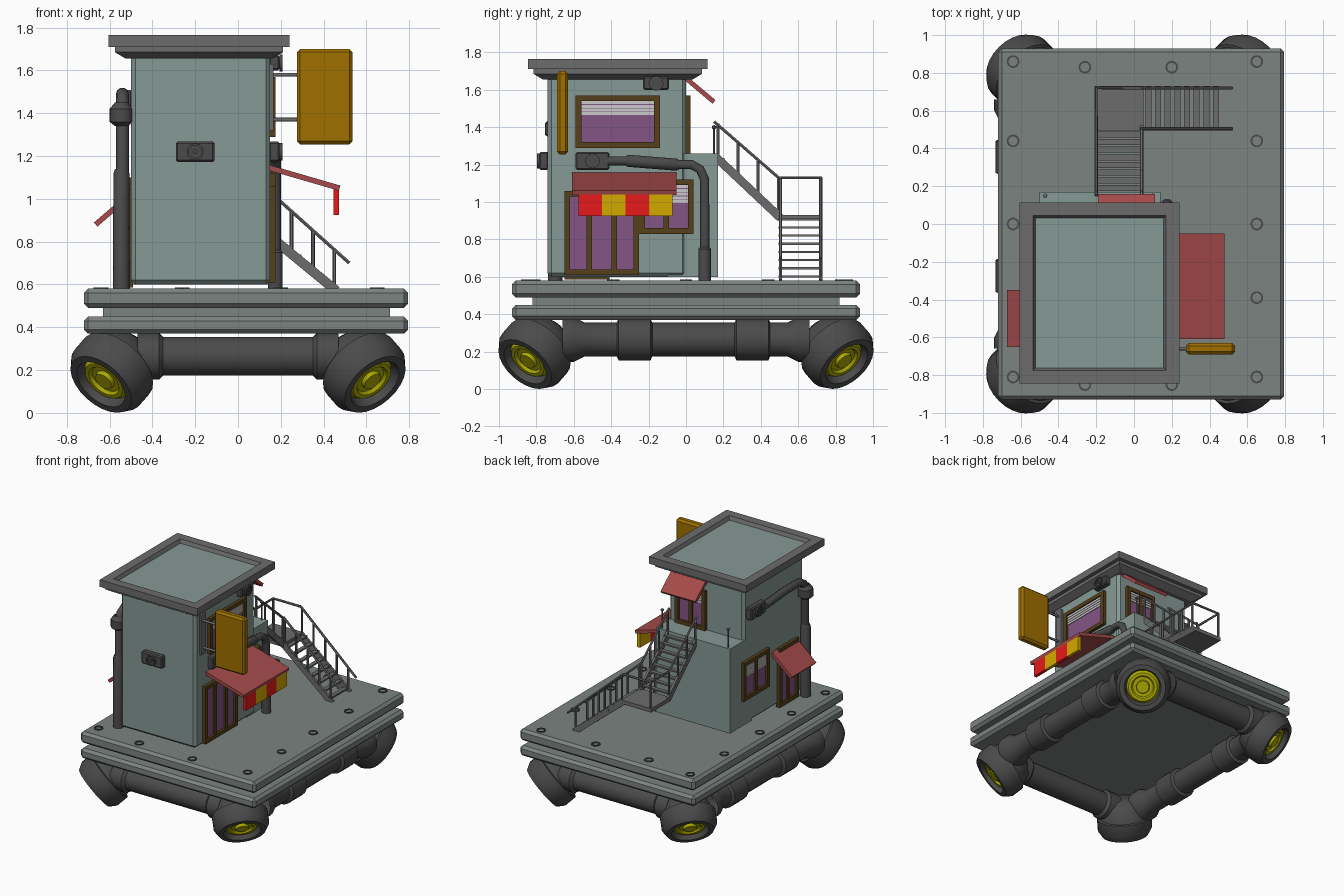
import bpy, bmesh, math
from mathutils import Matrix, Vector

if "Cube" in bpy.data.objects:
    bpy.data.objects.remove(bpy.data.objects["Cube"])

I4 = Matrix.Identity(4)


def mat(name, r, g, b):
    m = bpy.data.materials.new(name)
    m.diffuse_color = (r, g, b, 1)
    m.use_nodes = True
    m.node_tree.nodes["Principled BSDF"].inputs["Base Color"].default_value = m.diffuse_color
    return m


TEAL = mat("teal_wall", .24, .32, .30)
DECK = mat("deck_grey", .20, .23, .22)
DARK = mat("dark_metal", .07, .07, .07)
STEEL = mat("steel", .15, .15, .15)
BROWN = mat("brown_frame", .09, .05, .01)
PURPLE = mat("purple_glass", .23, .09, .23)
MAROON = mat("awning_red", .38, .07, .07)
RED = mat("bright_red", .8, .01, .01)
YELLOW = mat("stripe_yellow", .65, .40, .0)
GOLD = mat("sign_gold", .35, .16, .0)
GLOW = mat("thruster_yellow", .42, .40, .0)
WHITE = mat("blind_white", .6, .6, .6)


def finish(name, bm, m, smooth=False):
    bmesh.ops.recalc_face_normals(bm, faces=bm.faces[:])
    me = bpy.data.meshes.new(name)
    bm.to_mesh(me)
    bm.free()
    ob = bpy.data.objects.new(name, me)
    bpy.context.collection.objects.link(ob)
    if m:
        me.materials.append(m)
    if smooth:
        bpy.ops.object.select_all(action='DESELECT')
        ob.select_set(True)
        bpy.context.view_layer.objects.active = ob
        bpy.ops.object.shade_smooth_by_angle(angle=math.radians(35))
    return ob


def boxes(name, specs, m, bevel=0, M=I4):
    """One object from several (x0,x1,y0,y1,z0,z1) boxes."""
    bm = bmesh.new()
    for a, b, c, d, e, f in specs:
        T = Matrix.Translation(((a+b)/2, (c+d)/2, (e+f)/2)) @ Matrix.Diagonal((b-a, d-c, f-e, 1))
        bmesh.ops.create_cube(bm, size=1, matrix=M @ T)
    if bevel:
        bmesh.ops.bevel(bm, geom=bm.edges[:], offset=bevel, segments=1, affect='EDGES')
    return finish(name, bm, m)


def beams(name, specs, m):
    """Sloped rectangular bars from p to q, width w, thickness h."""
    bm = bmesh.new()
    for p, q, w, h in specs:
        p, q = Vector(p), Vector(q)
        R = (q-p).to_track_quat('Y', 'Z').to_matrix().to_4x4()
        bmesh.ops.create_cube(bm, size=1, matrix=Matrix.Translation((p+q)/2) @ R @ Matrix.Diagonal((w, (q-p).length, h, 1)))
    return finish(name, bm, m)


def lathe(name, prof, p, d, m, n=20):
    """Spin (radius, height) points round axis d at p."""
    M = Matrix.Translation(p) @ Vector(d).to_track_quat('Z', 'Y').to_matrix().to_4x4()
    bm = bmesh.new()
    vs = [bm.verts.new(M @ Vector((r, 0, h))) for r, h in prof]
    es = [bm.edges.new(e) for e in zip(vs, vs[1:])]
    axis = M.to_3x3() @ Vector((0, 0, 1))
    bmesh.ops.spin(bm, geom=vs+es, cent=p, axis=axis, angle=2*math.pi, steps=n)
    bmesh.ops.remove_doubles(bm, verts=bm.verts[:], dist=1e-4)
    return finish(name, bm, m, True)


def tubes(name, paths, r, m, res=2):
    cu = bpy.data.curves.new(name, 'CURVE')
    cu.dimensions, cu.bevel_depth, cu.bevel_resolution, cu.use_fill_caps = '3D', r, res, True
    for pts in paths:
        s = cu.splines.new('POLY')
        s.points.add(len(pts)-1)
        for sp, q in zip(s.points, pts):
            sp.co = (*q, 1)
    cu.materials.append(m)
    ob = bpy.data.objects.new(name, cu)
    bpy.context.collection.objects.link(ob)
    bpy.ops.object.select_all(action='DESELECT')
    ob.select_set(True)
    bpy.context.view_layer.objects.active = ob
    bpy.ops.object.convert(target='MESH')
    bpy.ops.object.shade_smooth_by_angle(angle=math.radians(50))


def place(x, y, z, deg):
    return Matrix.Translation((x, y, z)) @ Matrix.Rotation(math.radians(deg), 4, 'Z')


def opening(name, M, w, h, panes=1, slats=0, t=.03):
    """Framed window or door; local -y faces out, origin bottom centre."""
    fr = [(-w/2, -w/2+t, -.025, .01, 0, h), (w/2-t, w/2, -.025, .01, 0, h),
          (-w/2, w/2, -.025, .01, h-t, h), (-w/2, w/2, -.025, .01, 0, t)]
    for i in range(1, panes):
        x = -w/2 + w*i/panes
        fr.append((x-t/2, x+t/2, -.02, .01, 0, h))
    boxes(name+"_frame", fr, BROWN, 0, M)
    boxes(name+"_pane", [(-w/2+t/2, w/2-t/2, -.008, .008, t/2, h-t/2)], PURPLE, 0, M)
    if slats:
        boxes(name+"_blind", [(-w/2+t, w/2-t, -.014, -.007, h-t-.02*i-.016, h-t-.02*i) for i in range(slats)], WHITE, 0, M)


def vent_unit(name, M, w=.18, h=.095):
    boxes(name, [(-w/2, w/2, -.045, .005, -h/2, h/2)], DARK, .008, M)
    out = M.to_3x3() @ Vector((0, -1, 0))
    lathe(name+"_fan", [(.04, 0), (.04, .012), (.03, .012), (.03, .004), (.012, .004), (.012, .012), (0, .012)],
          M @ Vector((0, -.045, 0)), out, DARK, 12)


# Platform: two slabs with a recessed neck
boxes("upper_deck", [(-.72, .795, -.93, .93, .49, .58)], DECK, .02)
boxes("lower_deck", [(-.72, .795, -.93, .93, .37, .45)], DECK, .02)
boxes("deck_neck", [(-.63, .71, -.82, .82, .44, .50)], DECK)
spots = [(x, y) for x in (-.64, .65) for y in (-.81, -.39, 0, .44, .86)]
spots += [(x, y) for x in (-.26, .2) for y in (-.85, .83)]
for x, y in spots:
    lathe("deck_bolt", [(.034, 0), (.034, .008), (.024, .008), (.024, .002), (0, .002)], (x, y, .578), (0, 0, 1), DARK, 14)

# Thruster pods tilted outward at each corner
for sx in (-1, 1):
    for sy in (-1, 1):
        c, d = (sx*.58, sy*.8, .202), (sx*.55, sy*.55, -.63)
        lathe("thruster_pod", [(0, -.17), (.09, -.165), (.15, -.12), (.18, -.05), (.185, -.035), (.2, -.03), (.2, .06),
                               (.17, .11), (.135, .11), (.12, .06), (0, .06)], c, d, DARK, 24)
        lathe("thruster_core", [(.122, .062), (.105, .085), (.085, .085), (.075, .07), (.05, .07), (.045, .09), (0, .09)],
              c, d, GLOW, 20)

# Base pipes joining the pods
for s in (-1, 1):
    lathe("side_pipe", [(.12, -.66), (.12, -.6), (.09, -.54), (.09, -.37), (.112, -.36), (.112, -.19), (.09, -.18), (.09, .26),
                        (.112, .27), (.112, .44), (.09, .45), (.09, .54), (.12, .6), (.12, .66)], (s*.62, 0, .265), (0, 1, 0), DARK)
    lathe("cross_pipe", [(.11, -.47), (.11, -.37), (.09, -.35), (.09, .35), (.11, .37), (.11, .47)], (0, s*.81, .265), (1, 0, 0), DARK)

# Building: tall front block, lower rear block with terrace
boxes("tower_block", [(-.5, .15, -.74, 0, .6, 1.69)], TEAL, .02)
boxes("terrace_block", [(-.5, .14, -.1, .17, .6, 1.26)], TEAL)

# Roof: flared cornice and rim around a sunken top
bm = bmesh.new()
rings = []
for o, z in ((-.08, 1.655), (-.03, 1.685), (-.03, 1.71), (0, 1.71), (0, 1.765), (-.07, 1.765), (-.085, 1.735)):
    rings.append([bm.verts.new((x, y, z)) for x, y in
                  ((-.605-o, -.845-o), (.24+o, -.845-o), (.24+o, .115+o), (-.605-o, .115+o))])
for a, b in zip(rings, rings[1:]):
    for i in range(4):
        bm.faces.new((a[i], a[(i+1) % 4], b[(i+1) % 4], b[i]))
bm.faces.new(rings[0])
finish("roof_cornice", bm, STEEL)
boxes("roof_top", [(-.54, .17, -.78, .05, 1.70, 1.738)], TEAL)

# Doors and windows
opening("shop_door", place(.15, -.45, .61, 90), .40, .45, 3)
opening("shop_window", place(.15, -.105, .83, 90), .29, .29, 2, 5)
opening("upper_window", place(.15, -.365, 1.29, 90), .45, .28, 1, 4)
opening("left_door", place(-.5, -.53, .585, -90), .24, .46, 2)
opening("left_window", place(-.5, -.13, .8, -90), .32, .3, 2, 5)
opening("terrace_door", place(-.05, 0, 1.26, 180), .26, .31, 2, 4)

# Awnings with a striped valance over the shop
beams("shop_awning", [((.13, -.33, 1.15), (.475, -.33, 1.05), .56, .025)], MAROON)
for i, m in enumerate((RED, YELLOW, RED, YELLOW)):
    y = -.575 + i*.126
    beams("awning_stripe", [((.465, y+.063, 1.05), (.458, y+.063, .925), .02, .02)], m).hide_render = True
    bpy.data.objects.remove(bpy.context.collection.objects[-1])
    boxes("valance_stripe", [(.447, .472, y, y+.126, .925, 1.045)], m)
beams("left_awning", [((-.49, -.5, 1.03), (-.665, -.5, .88), .30, .025)], MAROON)
beams("terrace_awning", [((-.04, -.01, 1.67), (-.04, .15, 1.535), .30, .025)], MAROON)

# Blank hanging sign
boxes("sign_board", [(.275, .535, -.69, -.63, 1.255, 1.70)], GOLD, .015)
tubes("sign_arms", [[(.12, -.66, z), (.28, -.66, z)] for z in (1.37, 1.58)], .009, STEEL)
boxes("sign_mount", [(.14, .165, -.69, -.63, 1.32, 1.63)], STEEL)

# Vent units and drain pipes
vent_unit("front_vent", place(-.2, -.74, 1.22, 0))
vent_unit("right_vent", place(.15, -.5, 1.22, 90))
vent_unit("upper_vent", place(.15, -.16, 1.635, 90), .14, .07)
vent_unit("left_vent", place(-.5, -.12, 1.46, -90))
tubes("right_pipe", [[(.175, -.42, 1.22), (.175, -.3, 1.22), (.175, -.06, 1.2), (.175, .03, 1.2), (.175, .075, 1.175),
                      (.175, .1, 1.12), (.175, .1, .58)]], .026, DARK, 3)
lathe("right_pipe_sleeve", [(.02, -.15), (.033, -.13), (.033, .13), (.02, .15)], (.175, -.18, 1.21), (0, 1, -.08), DARK, 14)
lathe("right_pipe_foot", [(.034, 0), (.034, .17), (.026, .18)], (.175, .1, .58), (0, 0, 1), DARK, 14)
tubes("left_pipe", [[(-.54, -.2, 1.47), (-.54, -.45, 1.49), (-.54, -.63, 1.49), (-.54, -.68, 1.46), (-.54, -.7, 1.4),
                     (-.54, -.7, .58)]], .03, DARK, 3)
lathe("left_pipe_collar", [(.03, 1.34), (.055, 1.36), (.055, 1.42), (.03, 1.45)], (-.545, -.7, 0), (0, 0, 1), DARK, 14)
lathe("left_pipe_foot", [(.04, .58), (.037, 1.12), (.03, 1.14)], (-.545, -.7, 0), (0, 0, 1), DARK, 14)

# Stairs: upper flight to a landing, lower flight turning to the right
X0, X1, Y0, Y1, ZL = -.21, .05, .495, .73, .93
boxes("landing", [(X0, X1, Y0, Y1, ZL-.03, ZL)], STEEL)
beams("stringers", [((x, .16, 1.24), (x, Y0+.01, ZL-.015), .018, .045) for x in (X0+.01, X1-.01)] +
      [((X1-.01, y, ZL-.015), (.46, y, .57), .018, .045) for y in (Y0+.01, Y1-.01)], STEEL)
treads = []
for i in range(8):
    t = (i+.5)/8
    y, z = .17+t*(Y0-.17), 1.25-t*.32
    treads.append((X0, X1, y-.016, y+.016, z-.006, z+.006))
    x, z = X1+t*.41, ZL-t*.35
    treads.append((x-.016, x+.016, Y0, Y1, z-.006, z+.006))
boxes("stair_treads", treads, STEEL)

# Handrails and posts
rails, a, b = [], X0+.01, X1-.01
for x in (a, b):
    rails.append([(x, .15, 1.43), (x, Y0, 1.13)])
    for t in (0, .33, .66, 1):
        y = .17+t*(Y0-.17)
        rails.append([(x, y, 1.24-t*.31), (x, y, 1.42-t*.29)])
for y in (Y0+.01, Y1-.01):
    rails.append([(b, y, 1.13), (.52, y, .70)])
    for i in range(5):
        x = X1+i*.1
        rails.append([(x, y, ZL-(x-X1)*.85), (x, y, 1.125-(x-X1)*.91)])
rails.append([(a, Y0, 1.13), (a, Y1-.01, 1.13), (b, Y1-.01, 1.13)])
rails.append([(a, Y1-.01, ZL), (a, Y1-.01, 1.13)])
tubes("handrails", rails, .009, STEEL, 1)
tubes("terrace_posts", [[(x, .15, 1.25), (x, .15, 1.39)] for x in (-.47, .1)], .006, STEEL, 1)
for x in (-.47, .1):
    lathe("post_knob", [(0, -.013), (.012, -.005), (.012, .005), (0, .013)], (x, .15, 1.4), (0, 0, 1), STEEL, 8)
